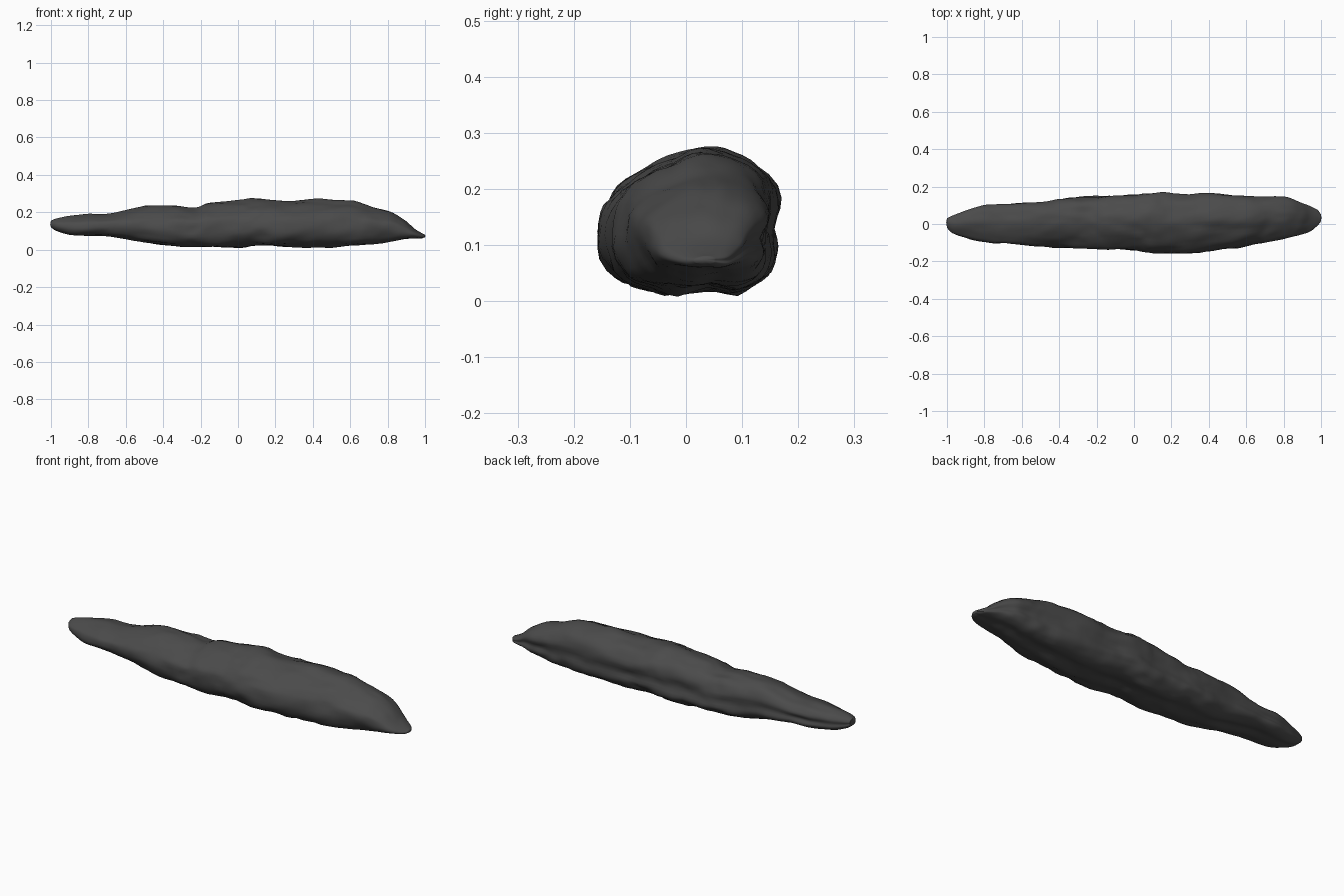
import bpy
import bmesh
import math
from mathutils import Vector, noise

old = bpy.data.objects.get("Cube")
if old:
    bpy.data.objects.remove(old, do_unlink=True)

# Stations along the length, in hundredths: x, front y, back y, bottom z, top z
STATIONS = [
    (-100, -2, 3, 12, 15.5), (-97, -5, 4.5, 10, 16.7), (-90, -7.5, 7, 8, 18),
    (-80, -9.5, 10, 7.3, 19), (-68, -10.5, 10.5, 7, 19.5), (-50, -12, 12, 4, 23.5),
    (-33, -13, 14, 1.5, 23.7), (-23, -13.5, 14.5, 1.7, 22.8), (-15, -14, 15, 1.5, 25),
    (0, -14, 15.5, 1, 26.5), (10, -15.5, 16.5, 2, 27.3), (23, -16, 16, 1.5, 26),
    (40, -14.5, 16.3, 1.2, 26.8), (60, -12, 15, 2, 26), (72, -9.5, 14.5, 3, 23),
    (82, -7.5, 14, 4.5, 20), (89, -6, 11.5, 5.5, 16), (94, -4, 9.5, 6, 11.5),
    (98, -1, 7.5, 6, 9), (100, 1.5, 5, 6.7, 8),
]

# Lumpy cross-section outline as (y, z), in hundredths
SECTION = [
    (3, 27.5), (8, 26.5), (13, 24), (16.5, 18), (15.5, 12), (16.5, 7), (14, 3),
    (9, 0.5), (3, 1), (-3, 0), (-8, 1), (-13, 3), (-16.5, 9), (-16, 16),
    (-13, 20), (-8, 24), (-2, 26.7),
]
RINGS = 110
SIDES = 51


def spline(a, b, c, d, t):
    """Smooth blend from b to c."""
    return 0.5 * (2 * b + (c - a) * t + (2 * a - 5 * b + 4 * c - d) * t * t
                  + (3 * b - a - 3 * c + d) * t ** 3)


def sample_open(points, u):
    """Point on a smooth path through the points, with u from zero to one."""
    last = len(points) - 1
    i = min(int(u * last), last - 1)
    rows = [points[max(0, min(last, i + k))] for k in (-1, 0, 1, 2)]
    return [spline(*column, u * last - i) for column in zip(*rows)]


def sample_closed(points, u):
    """Point on a smooth loop through the points, with u from zero to one."""
    count = len(points)
    i = int(u * count)
    rows = [points[(i + k) % count] for k in (-1, 0, 1, 2)]
    return [spline(*column, u * count - i) for column in zip(*rows)]


def normalised(points):
    """Scale an outline so each axis runs from zero to one."""
    lows = [min(column) for column in zip(*points)]
    highs = [max(column) for column in zip(*points)]
    return [[(v - lo) / (hi - lo) for v, lo, hi in zip(p, lows, highs)] for p in points]


outline = normalised([sample_closed(SECTION, k / SIDES) for k in range(SIDES)])

# Main body: the outline lofted through the stations
bm = bmesh.new()
rings = []
for r in range(RINGS + 1):
    x, front, back, low, high = [v / 100 for v in sample_open(STATIONS, r / RINGS)]
    centre = Vector((x, (front + back) / 2, (low + high) / 2))
    ring = []
    for y, z in outline:
        point = Vector((x, front + (back - front) * y, low + (high - low) * z))
        # Shallow dents, stretched along the length and fading at the tips
        lump = noise.noise(Vector((point.x * 7, point.y * 16, point.z * 16)))
        lump += 0.5 * noise.noise(Vector((point.x * 18, point.y * 30, point.z * 30)))
        spread = point - centre
        point += spread * lump * 0.07
        point.z = max(point.z, 0)
        ring.append(bm.verts.new(point))
    rings.append(ring)

for near, far in zip(rings, rings[1:]):
    for k in range(SIDES):
        n = (k + 1) % SIDES
        bm.faces.new((near[k], near[n], far[n], far[k]))

# Rounded end caps
for ring, push in ((rings[0], -0.004), (rings[-1], 0.002)):
    middle = sum((v.co for v in ring), Vector()) / SIDES
    tip = bm.verts.new(middle + Vector((push, 0, 0)))
    for k in range(SIDES):
        bm.faces.new((ring[k], ring[(k + 1) % SIDES], tip))

bmesh.ops.recalc_face_normals(bm, faces=bm.faces)
mesh = bpy.data.meshes.new("long_rock")
bm.to_mesh(mesh)
bm.free()
rock = bpy.data.objects.new("long_rock", mesh)
bpy.context.collection.objects.link(rock)

# Dark grey stone
stone = bpy.data.materials.new("dark_grey_stone")
stone.use_nodes = True
colour = (0.07, 0.07, 0.07, 1)
stone.diffuse_color = colour
shader = stone.node_tree.nodes["Principled BSDF"]
shader.inputs["Base Color"].default_value = colour
shader.inputs["Roughness"].default_value = 0.9
mesh.materials.append(stone)

bpy.context.view_layer.objects.active = rock
rock.select_set(True)
bpy.ops.object.shade_smooth_by_angle(angle=math.radians(50))
